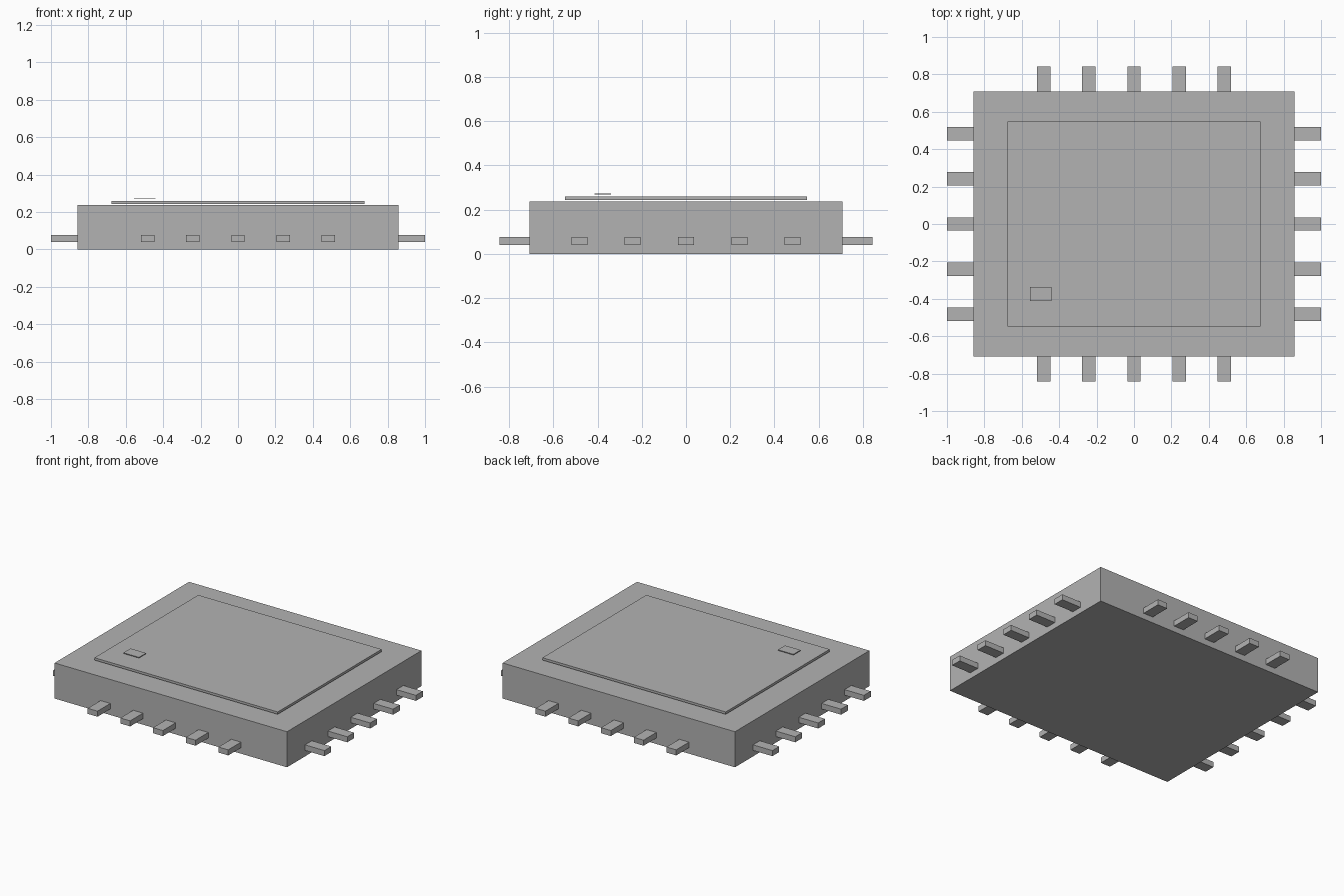
import bpy
from mathutils import Matrix, Vector

cube = bpy.data.objects.get("Cube")
if cube:
    bpy.data.objects.remove(cube, do_unlink=True)

# One plain grey for the whole model
GREY = (0.45, 0.45, 0.45, 1.0)
grey = bpy.data.materials.new("plain_grey")
grey.use_nodes = True
grey.diffuse_color = GREY
for node in grey.node_tree.nodes:
    if node.type == 'BSDF_PRINCIPLED':
        node.inputs["Base Color"].default_value = GREY


def box(name, low, high):
    """Flat-sided box between two opposite corners."""
    low, high = Vector(low), Vector(high)
    bpy.ops.mesh.primitive_cube_add(size=1, location=(low + high) / 2)
    part = bpy.context.object
    part.name = name
    part.data.transform(Matrix.Diagonal((*(high - low), 1)))
    part.data.materials.append(grey)
    return part


BODY_X, BODY_Y = 0.857, 0.708
REACH_X, REACH_Y = 1.0, 0.843
PIN_HALF, PIN_STEP = 0.036, 0.241
PIN_LOW, PIN_HIGH = 0.04, 0.077
ROOT = 0.05  # how far each pin sits inside the body

# Package body, raised lid and orientation mark
box("body", (-BODY_X, -BODY_Y, 0), (BODY_X, BODY_Y, 0.237))
box("lid", (-0.676, -0.547, 0.243), (0.676, 0.547, 0.259))
box("orientation_mark", (-0.556, -0.413, 0.268), (-0.441, -0.338, 0.273))

# Five pins along each of the four sides
for i in range(-2, 3):
    a, b = i * PIN_STEP - PIN_HALF, i * PIN_STEP + PIN_HALF
    n = i + 3
    box(f"left_pin_{n}", (BODY_X - ROOT, a, PIN_LOW), (REACH_X, b, PIN_HIGH))
    box(f"right_pin_{n}", (-REACH_X, a, PIN_LOW), (ROOT - BODY_X, b, PIN_HIGH))
    box(f"back_pin_{n}", (a, BODY_Y - ROOT, PIN_LOW), (b, REACH_Y, PIN_HIGH))
    box(f"front_pin_{n}", (a, -REACH_Y, PIN_LOW), (b, ROOT - BODY_Y, PIN_HIGH))
